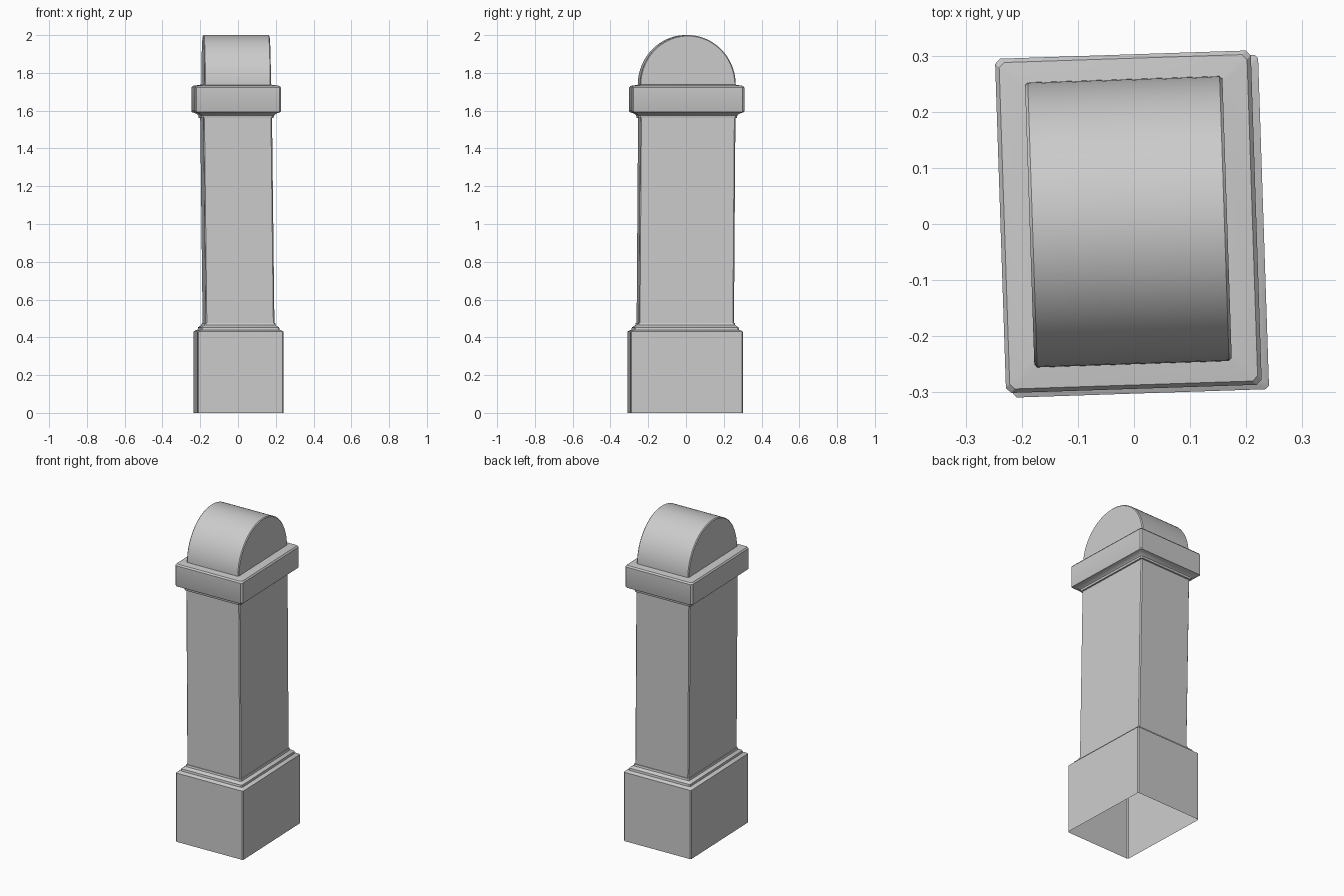
import bpy, bmesh, math
from mathutils import Vector

cube = bpy.data.objects.get("Cube")
if cube:
    bpy.data.objects.remove(cube, do_unlink=True)

stone = bpy.data.materials.new("grey stone")
stone.use_nodes = True
grey = (0.6, 0.6, 0.6, 1)
stone.diffuse_color = grey
stone.node_tree.nodes["Principled BSDF"].inputs["Base Color"].default_value = grey

TURN = math.radians(1.9)   # the pillar stands slightly turned
HALF_X, HALF_Y = 0.228, 0.298


def axis(z):
    """Centre line of the pillar, leaning slightly along the shaft."""
    t = min(max((z - 0.45) / 1.1, 0), 1)
    return 0.003 - 0.013 * t, -0.004 + 0.008 * t


def place(x, y, z):
    cx, cy = axis(z)
    c, s = math.cos(TURN), math.sin(TURN)
    return Vector((cx + x * c - y * s, cy + x * s + y * c, z))


def finish(name, bm):
    bmesh.ops.recalc_face_normals(bm, faces=bm.faces)
    mesh = bpy.data.meshes.new(name)
    bm.to_mesh(mesh)
    bm.free()
    mesh.materials.append(stone)
    ob = bpy.data.objects.new(name, mesh)
    bpy.context.collection.objects.link(ob)
    bpy.ops.object.select_all(action='DESELECT')
    ob.select_set(True)
    bpy.context.view_layer.objects.active = ob
    return ob


def rings(name, profile, cut=0.009, close_top=False):
    """Stack of rectangles with trimmed corners; profile is (height, inset)."""
    bm = bmesh.new()
    last = None
    for z, inset in profile:
        hx, hy = HALF_X - inset, HALF_Y - inset
        quarter = [(hx, hy - cut), (hx - cut, hy)]
        outline = []
        for sx, sy in ((1, 1), (-1, 1), (-1, -1), (1, -1)):
            pts = quarter if sx == sy else quarter[::-1]
            outline += [(x * sx, y * sy) for x, y in pts]
        ring = [bm.verts.new(place(x, y, z)) for x, y in outline]
        if last:
            for i in range(8):
                j = (i + 1) % 8
                bm.faces.new((last[i], last[j], ring[j], ring[i]))
        last = ring
    if close_top:
        bm.faces.new(last)
    ob = finish(name, bm)
    bpy.ops.object.shade_smooth_by_angle(angle=math.radians(30))
    return ob


# Plinth, open underneath, with its stepped moulding
rings("plinth", [(0, 0), (0.43, 0), (0.438, 0.012), (0.44, 0.02),
                 (0.453, 0.022), (0.458, 0.03), (0.465, 0.039),
                 (0.476, 0.042), (0.477, 0.048)], cut=0.006)

# Shaft
rings("shaft", [(0.474, 0.046), (1.565, 0.046)], cut=0.006)

# Projecting cap with moulding below and a gently sloping top
rings("cap", [(1.56, 0.048), (1.562, 0.038), (1.574, 0.036), (1.582, 0.028),
              (1.588, 0.016), (1.592, 0.003), (1.598, 0),
              (1.722, 0), (1.731, 0.007), (1.738, 0.05)], close_top=True)

# Half-round top, its barrel running across the width
bm = bmesh.new()
N = 48
ends = []
for x in (-0.176, 0.176):
    arc = []
    for i in range(N + 1):
        a = math.pi * i / N
        arc.append(bm.verts.new(place(x, 0.254 * math.cos(a), 1.735 + 0.265 * math.sin(a))))
    ends.append(arc)
    bm.faces.new(arc)
for i in range(N):
    bm.faces.new((ends[0][i], ends[0][i + 1], ends[1][i + 1], ends[1][i]))
barrel = finish("rounded_top", bm)
bpy.ops.object.shade_smooth_by_angle(angle=math.radians(30))
bevel = barrel.modifiers.new("soft_rim", 'BEVEL')
bevel.width = 0.005
bevel.segments = 1
bevel.limit_method = 'ANGLE'
bevel.angle_limit = math.radians(50)
